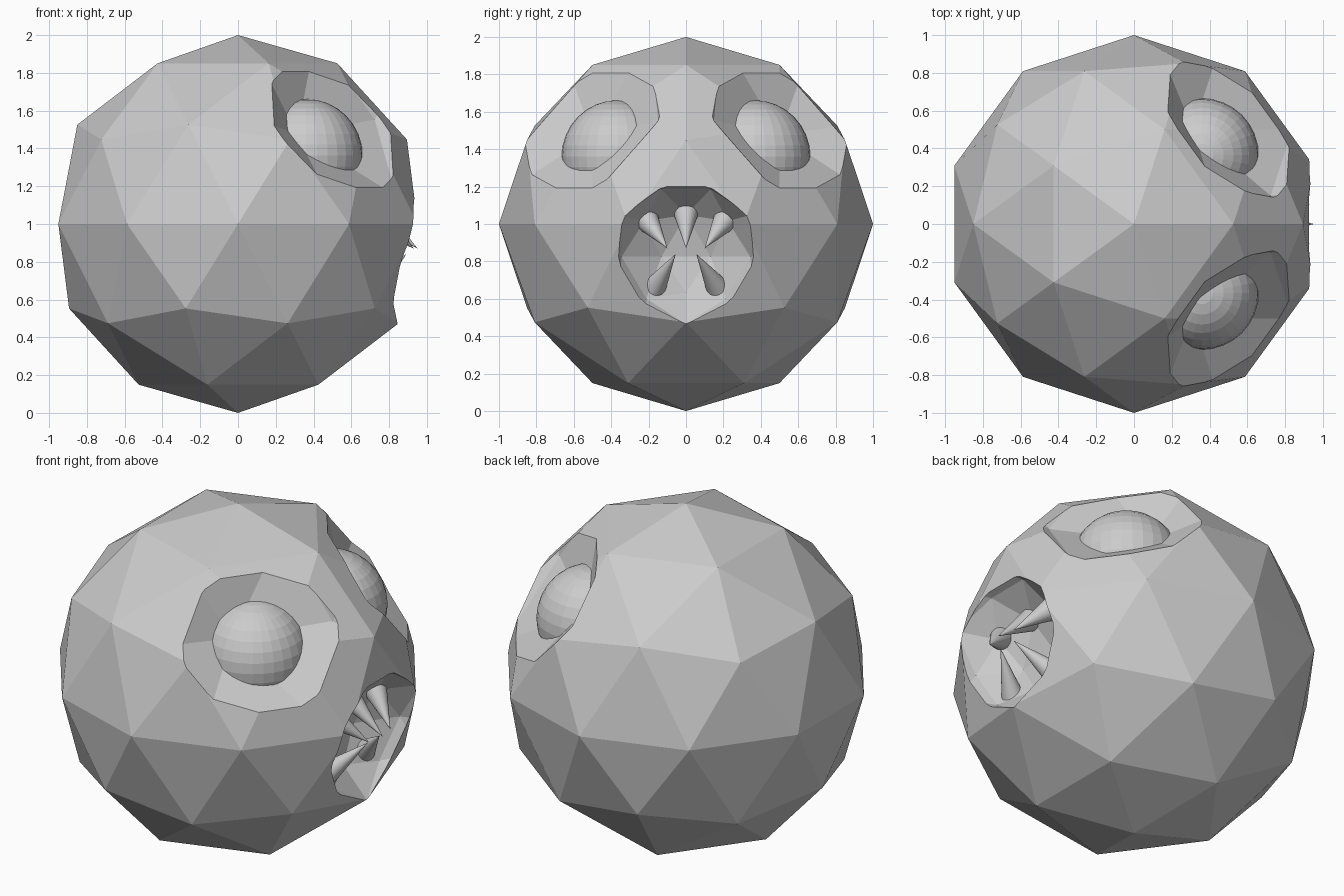
import bpy
from mathutils import Vector

if "Cube" in bpy.data.objects:
    bpy.data.objects.remove(bpy.data.objects["Cube"])


def ico(name, radius, loc):
    bpy.ops.mesh.primitive_ico_sphere_add(subdivisions=2, radius=radius, location=loc)
    ob = bpy.context.object
    ob.name = name
    return ob


def carve(target, cutter):
    mod = target.modifiers.new("carve", 'BOOLEAN')
    mod.operation = 'DIFFERENCE'
    mod.solver = 'EXACT'
    mod.object = cutter
    bpy.context.view_layer.objects.active = target
    bpy.ops.object.modifier_apply(modifier=mod.name)
    bpy.data.objects.remove(cutter)


def tooth(name, base, tip, radius=0.063, sink=0.06):
    # cone from inside the mouth wall out to the tip
    base, tip = Vector(base), Vector(tip)
    axis = tip - base
    length = axis.length + sink
    start = tip - axis.normalized() * length
    bpy.ops.mesh.primitive_cone_add(vertices=32, radius1=radius * length / axis.length,
                                    depth=length, location=(start + tip) / 2)
    ob = bpy.context.object
    ob.name = name
    ob.rotation_euler = axis.to_track_quat('Z', 'Y').to_euler()


# faceted round head
head = ico("head", 1, (0, 0, 1))

# eye sockets and mouth hollow
for s in (-1, 1):
    carve(head, ico("socket_cutter", 1, (1, s, 2)))
carve(head, ico("mouth_cutter", 0.425, (1.07, 0, 0.825)))

# eyeballs resting in the sockets
for s, side in ((-1, "right"), (1, "left")):
    bpy.ops.mesh.primitive_uv_sphere_add(segments=32, ring_count=16, radius=0.3,
                                         location=(0.36, s * 0.365, 1.362))
    bpy.context.object.name = "eye_" + side

# teeth converging on the mouth opening
tooth("upper_tooth_middle", (0.73, 0, 1.05), (0.951, 0, 0.87))
for s, side in ((-1, "right"), (1, "left")):
    tooth("upper_tooth_" + side, (0.76, s * 0.205, 1.015), (0.93, s * 0.10, 0.87))
    tooth("lower_tooth_" + side, (0.73, s * 0.155, 0.68), (0.89, s * 0.055, 0.84), 0.055)
